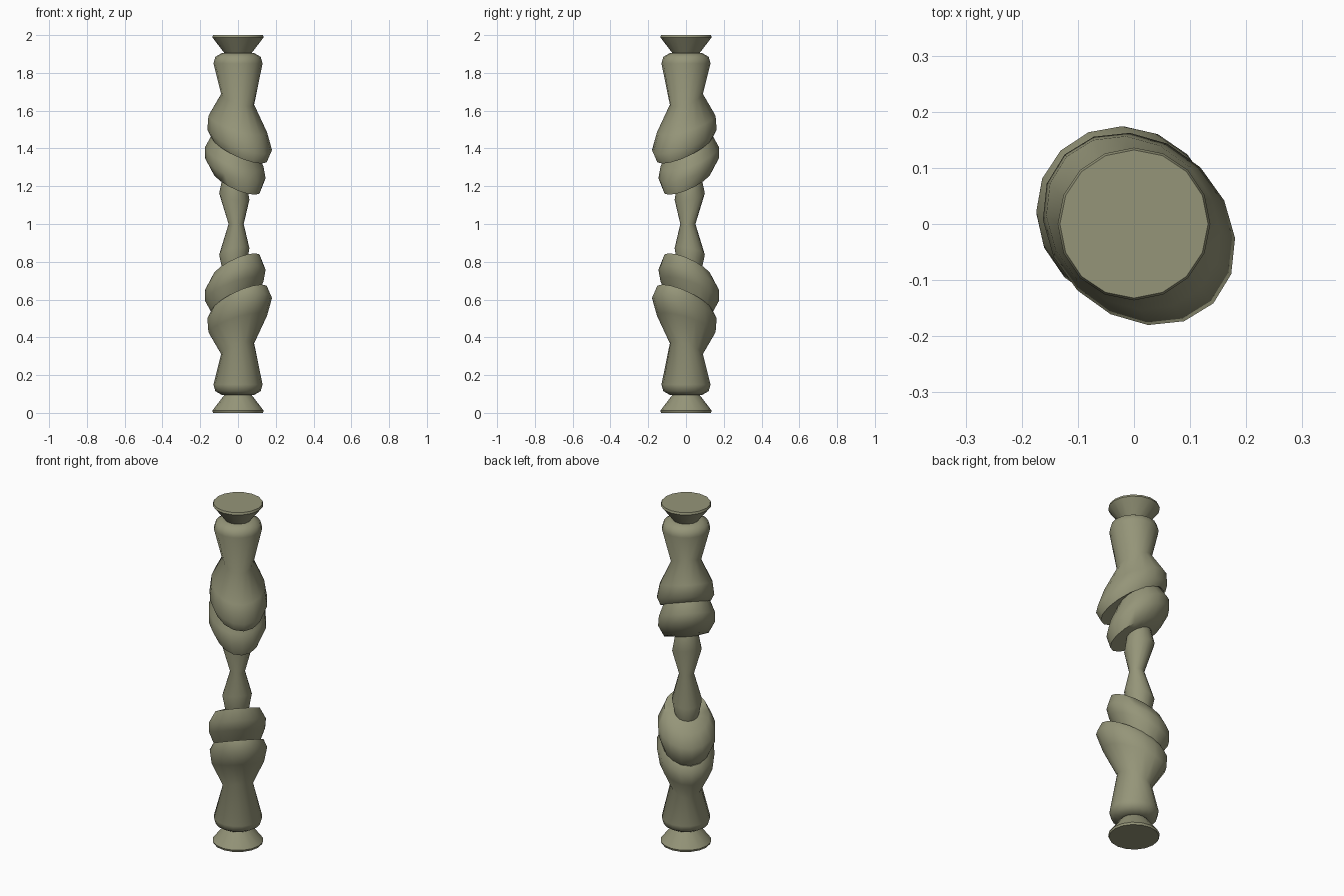
import bpy
import bmesh
import math

SIDES = 16
MID_Z = 1.0

cube = bpy.data.objects.get("Cube")
if cube:
    bpy.data.objects.remove(cube, do_unlink=True)

material = bpy.data.materials.new("olive_stone")
colour = (0.30, 0.30, 0.19, 1.0)
material.use_nodes = True
material.diffuse_color = colour
material.node_tree.nodes["Principled BSDF"].inputs["Base Color"].default_value = colour

# Each ring: low end (offset, z), high end (offset, z), half width.
# Offsets run along the front-left to back-right diagonal.
TILTED = [
    ((-0.026, 1.00), (0.054, 1.00), 0.040),   # waist
    ((-0.052, 1.12), (0.108, 1.17), 0.080),   # spindle
    ((-0.040, 1.20), (0.090, 1.25), 0.065),
    ((-0.125, 1.155), (0.150, 1.30), 0.120),  # inner bulge
    ((-0.145, 1.22), (0.185, 1.37), 0.155),
    ((-0.130, 1.28), (0.185, 1.43), 0.152),
    ((-0.090, 1.37), (0.145, 1.485), 0.125),  # crease
    ((-0.175, 1.32), (0.155, 1.485), 0.135),  # outer bulge
    ((-0.200, 1.37), (0.175, 1.52), 0.155),
    ((-0.165, 1.47), (0.170, 1.59), 0.142),
    ((-0.090, 1.62), (0.095, 1.70), 0.082),   # collar
]
# Level rings of the end block and the flared cap: radius, z.
LEVEL = [(0.130, 1.85), (0.120, 1.885), (0.085, 1.905), (0.072, 1.905),
         (0.136, 1.988), (0.132, 2.0)]
rings = TILTED + [((-r, z), (r, z), r) for r, z in LEVEL]


def add_ring(bm, low, high, half_width):
    """Add an ellipse of vertices tilted along the diagonal."""
    verts = []
    for i in range(SIDES):
        a = math.tau * i / SIDES
        t = (1 + math.cos(a)) / 2
        w = low[0] + (high[0] - low[0]) * t
        z = low[1] + (high[1] - low[1]) * t
        v = -half_width * math.sin(a)
        x, y = (v - w) / math.sqrt(2), (v + w) / math.sqrt(2)
        verts.append(bm.verts.new((x, y, z - MID_Z)))
    return verts


# Loft the upper half and close its cap
bm = bmesh.new()
loops = [add_ring(bm, *ring) for ring in rings]
for lower, upper in zip(loops, loops[1:]):
    for i in range(SIDES):
        j = (i + 1) % SIDES
        bm.faces.new((lower[i], lower[j], upper[j], upper[i]))
bm.faces.new(loops[-1])
bmesh.ops.recalc_face_normals(bm, faces=bm.faces)
top = max(bm.faces, key=lambda f: f.calc_center_median().z)
if top.normal.z < 0:
    bmesh.ops.reverse_faces(bm, faces=bm.faces)

mesh = bpy.data.meshes.new("twisted_column")
bm.to_mesh(mesh)
bm.free()
mesh.materials.append(material)
column = bpy.data.objects.new("twisted_column", mesh)
bpy.context.collection.objects.link(column)
column.location.z = MID_Z

# Smooth the bulges while keeping the creases
bpy.ops.object.select_all(action="DESELECT")
column.select_set(True)
bpy.context.view_layer.objects.active = column
bpy.ops.object.shade_smooth_by_angle(angle=math.radians(50))

# Mirror to make the lower half
mirror = column.modifiers.new("lower_half", "MIRROR")
mirror.use_axis = (False, False, True)
mirror.use_clip = True
